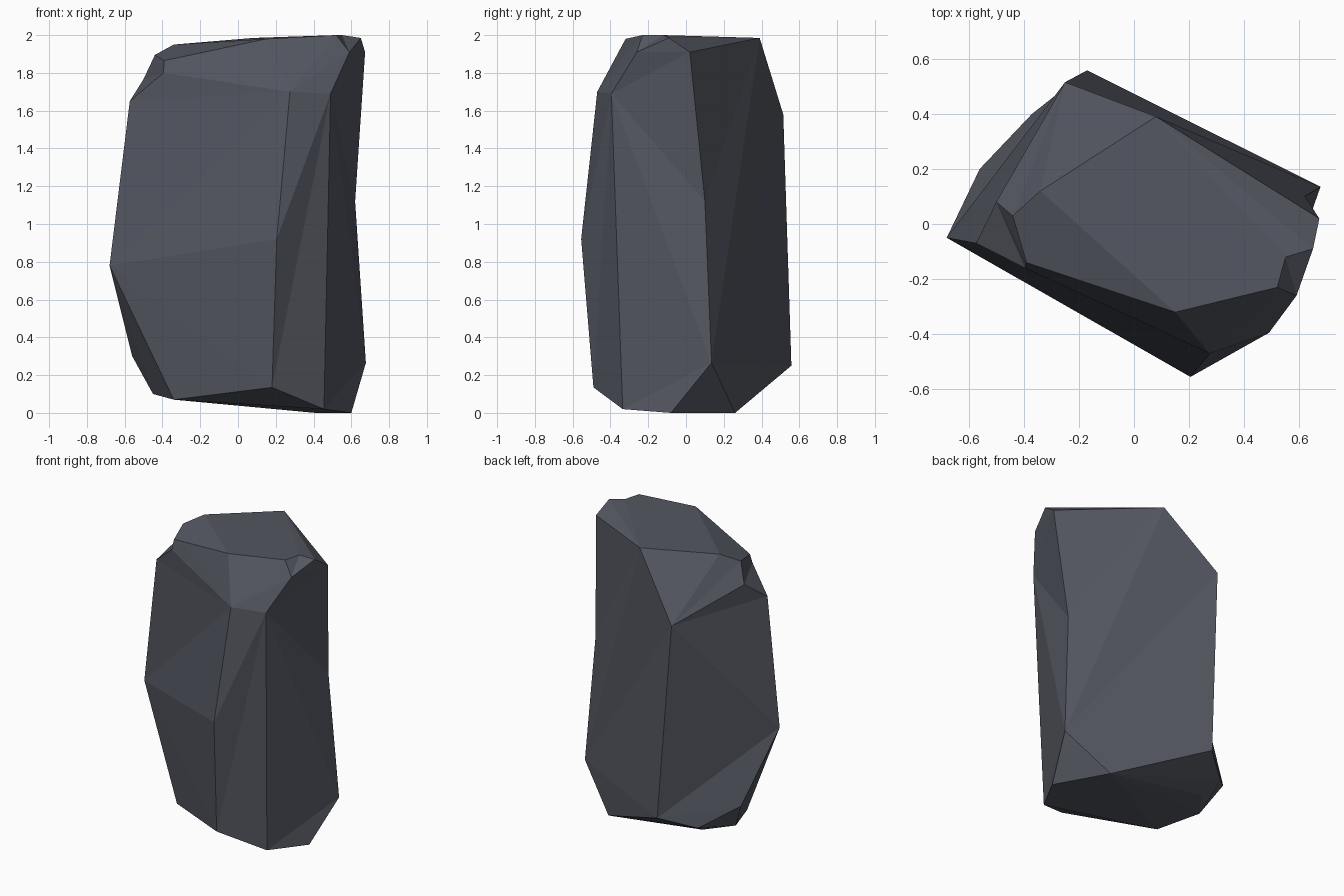
import bpy, bmesh

if "Cube" in bpy.data.objects:
    bpy.data.objects.remove(bpy.data.objects["Cube"])

# Corners of the boulder, grouped from crown to base
crown = {
    "left_front": (-0.39, -0.14, 1.865), "left": (-0.44, 0.03, 1.895),
    "left_back": (-0.34, 0.12, 1.95), "back": (0.08, 0.39, 1.985),
    "front": (0.15, -0.32, 1.98), "peak": (0.52, -0.23, 2.0),
    "right": (0.65, -0.09, 1.985), "right_back": (0.673, 0.02, 1.91),
    "right_front": (0.59, -0.26, 1.91),
}
sides = {
    "shoulder_left": (-0.573, -0.07, 1.65), "shoulder_back": (-0.25, 0.515, 1.58),
    "shoulder_right": (0.49, -0.395, 1.69), "shoulder_front": (0.275, -0.47, 1.70),
    "belly_left": (-0.68, -0.05, 0.78), "belly_front": (0.205, -0.555, 0.92),
    "hip_right": (0.677, 0.135, 0.265), "hip_back": (-0.17, 0.558, 0.25),
    "hip_left": (-0.56, 0.20, 0.30),
}
base = {
    "foot_front": (0.18, -0.49, 0.135), "foot_right": (0.455, -0.335, 0.02),
    "foot_right_low": (0.60, -0.08, 0.0), "foot_back": (0.41, 0.26, 0.0),
    "foot_left_back": (-0.37, 0.40, 0.175), "foot_left_low": (-0.32, 0.28, 0.105),
    "foot_left": (-0.45, 0.10, 0.10), "foot_left_front": (-0.34, -0.18, 0.07),
}
# Facets that radiate from one corner across a side: centre, rim
fans = [
    ("shoulder_right", ["shoulder_front", "belly_front", "foot_front", "foot_right",
                        "foot_right_low", "hip_right", "right_back", "right",
                        "right_front"]),
    ("hip_right", ["foot_right_low", "foot_right", "shoulder_right"]),
    ("right_back", ["right", "right_front", "shoulder_right"]),
    ("hip_back", ["shoulder_back", "belly_left", "hip_left", "foot_left_back"]),
    ("shoulder_front", ["left_front", "shoulder_left", "belly_left", "belly_front"]),
    ("hip_right", ["right_back", "back", "shoulder_back", "hip_back"]),
]
# Chips: an edge is split and its new point is pushed inwards
chips = [
    ("right_back", "hip_right", (0.62, 0.10, 1.12)),
    ("peak", "right", (0.55, -0.12, 2.0)),
    ("shoulder_left", "left", (-0.50, 0.08, 1.767)),
    ("shoulder_left", "left_front", (-0.395, -0.16, 1.80)),
]

# Wrap the corners in a faceted hull
bm = bmesh.new()
corner = {n: bm.verts.new(p) for g in (crown, sides, base) for n, p in g.items()}
bmesh.ops.convex_hull(bm, input=list(bm.verts))


def flip_towards(centre, rim):
    """Turn one edge facing the centre so that it starts at the centre."""
    kept = [{a, b} for a, b in zip(rim, rim[1:])]
    for face in centre.link_faces:
        for edge in face.edges:
            if centre in edge.verts or len(edge.link_faces) != 2:
                continue
            a, b = edge.verts
            if {a, b} in kept or a not in rim or b not in rim:
                continue
            other = [f for f in edge.link_faces if f is not face][0]
            apex = [v for v in other.verts if v not in (a, b)][0]
            if apex in rim and not bm.edges.get((centre, apex)):
                bm.edges.remove(edge)
                bm.faces.new((centre, a, apex))
                bm.faces.new((centre, apex, b))
                return True
    return False


# Re-cut the sides into their fans
for name, rim_names in fans:
    rim = [corner[n] for n in rim_names]
    while flip_towards(corner[name], rim):
        pass
bmesh.ops.recalc_face_normals(bm, faces=bm.faces)

# Knock the chips out
for a, b, point in chips:
    edge = bm.edges.get((corner[a], corner[b]))
    if edge:
        new = bmesh.utils.edge_split(edge, corner[a], 0.5)[1]
        new.co = point
        for face in list(new.link_faces):
            near = [e.other_vert(new) for e in new.link_edges]
            far = [v for v in face.verts if v is not new and v not in near]
            if far:
                bmesh.utils.face_split(face, new, far[0])

bmesh.ops.delete(bm, geom=[v for v in bm.verts if not v.link_faces], context='VERTS')
bmesh.ops.recalc_face_normals(bm, faces=bm.faces)
mesh = bpy.data.meshes.new("boulder")
bm.to_mesh(mesh)
bm.free()

# Single slate grey stone colour
stone = bpy.data.materials.new("slate_grey")
stone.diffuse_color = (0.088, 0.095, 0.118, 1)
stone.use_nodes = True
stone.node_tree.nodes["Principled BSDF"].inputs["Base Color"].default_value = stone.diffuse_color
mesh.materials.append(stone)
boulder = bpy.data.objects.new("boulder", mesh)
bpy.context.collection.objects.link(boulder)
